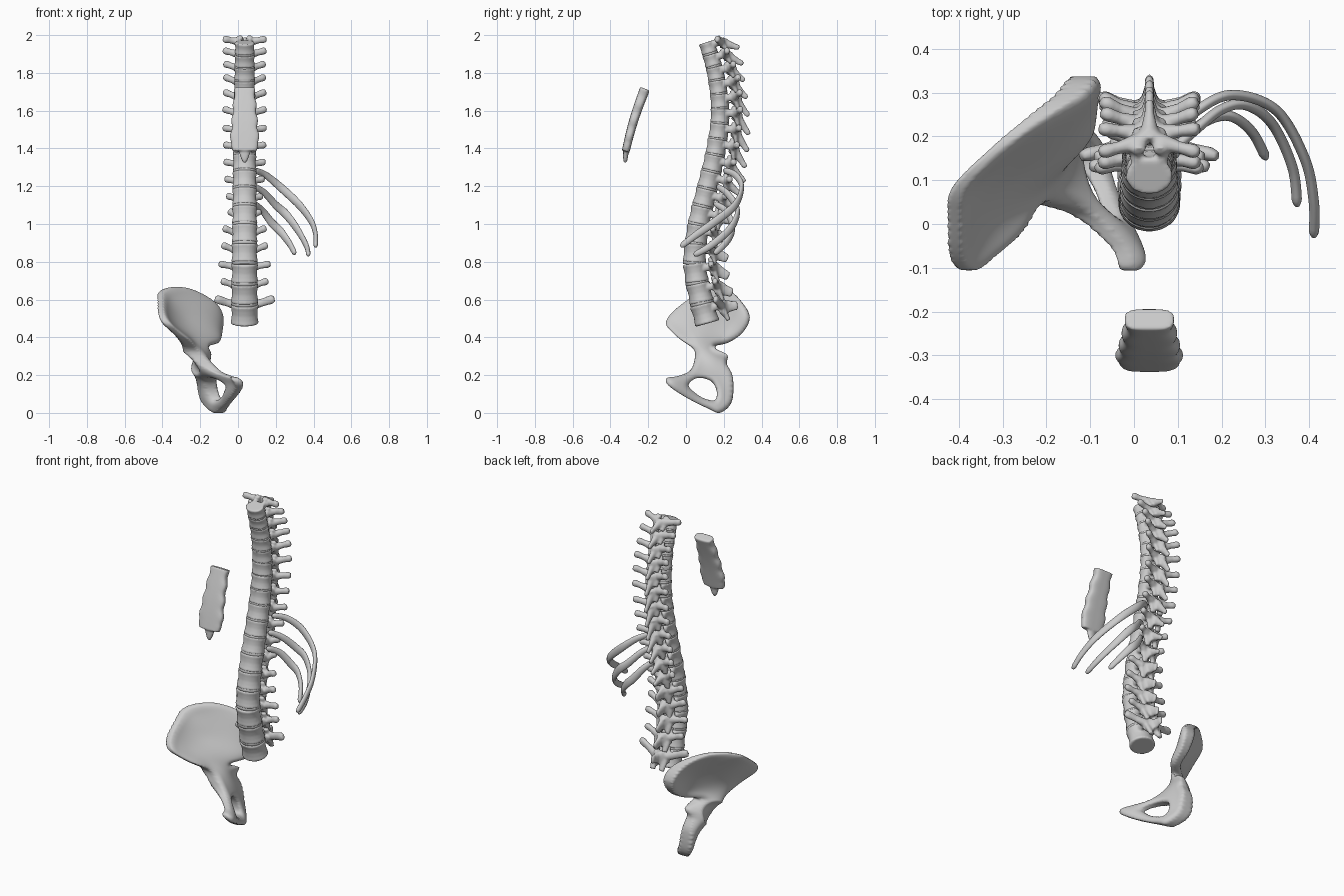
import bpy, bmesh, math
from mathutils import Vector as V

if "Cube" in bpy.data.objects:
    bpy.data.objects.remove(bpy.data.objects["Cube"])

CX = 0.035  # midline of spine and breastbone


def spline(pts, k=8, closed=False):
    """Catmull-Rom samples through the points."""
    p = [V(q) for q in pts]
    n = len(p)
    get = (lambda i: p[i % n]) if closed else (lambda i: p[max(0, min(n - 1, i))])
    out = []
    for i in range(n if closed else n - 1):
        a, b, c, d = (get(i + j) for j in (-1, 0, 1, 2))
        for s in range(k):
            t = s / k
            out.append(0.5 * (2 * b + (c - a) * t + (2 * a - 5 * b + 4 * c - d) * t * t
                              + (3 * b - a - 3 * c + d) * t ** 3))
    return out if closed else out + [p[-1]]


def tube(bm, pts, radii, up=(0, 0, 1), n=16, power=1.0):
    """Loft elliptical rings along a path."""
    pts, up, rings = [V(p) for p in pts], V(up), []
    for i, c in enumerate(pts):
        t = (pts[min(i + 1, len(pts) - 1)] - pts[max(i - 1, 0)]).normalized()
        u = t.cross(up).normalized()
        v = u.cross(t)
        ring = []
        for k in range(n):
            a = 2 * math.pi * (k + 0.5) / n
            ca, sa = (math.copysign(abs(q) ** power, q) for q in (math.cos(a), math.sin(a)))
            ring.append(bm.verts.new(c + u * radii[i][0] * ca + v * radii[i][1] * sa))
        rings.append(ring)
    for r, s in zip(rings, rings[1:]):
        for k in range(n):
            bm.faces.new((r[k], r[(k + 1) % n], s[(k + 1) % n], s[k]))
    bm.faces.new(rings[0][::-1])
    bm.faces.new(rings[-1])


def finish(bm, name, voxel=None, smooth=3):
    """Make the object; optionally fuse its shells into one smooth skin."""
    bmesh.ops.recalc_face_normals(bm, faces=bm.faces)
    me = bpy.data.meshes.new(name)
    bm.to_mesh(me)
    bm.free()
    ob = bpy.data.objects.new(name, me)
    bpy.context.collection.objects.link(ob)
    if voxel:
        m = ob.modifiers.new("fuse", 'REMESH')
        m.mode, m.voxel_size = 'VOXEL', voxel
        m = ob.modifiers.new("soften", 'SMOOTH')
        m.factor, m.iterations = 0.5, smooth
        dg = bpy.context.evaluated_depsgraph_get()
        baked = bpy.data.meshes.new_from_object(ob.evaluated_get(dg))
        ob.modifiers.clear()
        ob.data = baked
    for f in ob.data.polygons:
        f.use_smooth = True
    return ob


# spine centre line
line = spline([(CX, .118, .46), (CX, .08, .6), (CX, .046, .8), (CX, .068, 1.0), (CX, .115, 1.2),
               (CX, .16, 1.4), (CX, .18, 1.6), (CX, .155, 1.8), (CX, .106, 1.97)], 12)


def on_line(z):
    for a, b in zip(line, line[1:]):
        if z <= b.z or b is line[-1]:
            return a.lerp(b, (z - a.z) / (b.z - a.z))


# vertebrae from the top down: side process height, reach, and spinous process drop
side_z = [1.98, 1.92, 1.85, 1.78, 1.70, 1.61, 1.51, 1.42, 1.33, 1.24, 1.15, 1.07, .98, .89, .79, .70, .605]
side_x = [.115, .115, .11, .11, .112, .115, .115, .112, .11, .105, .095, .085, .115, .122, .137, .125, .157]
drop = [0, .02, .04, .06, .08, .10, .11, .11, .10, .08, .06, .04, .03, .03, .02, 0, -.045]

top = 1.965
discs = bmesh.new()
for i in range(17):
    f = i / 16
    h = .0645 + .047 * f
    w, d = .054 + .02 * f, .044 + .023 * f
    lumbar = i > 11
    c = on_line(top - h / 2)
    T = (on_line(top - .01) - on_line(top - h + .01)).normalized()
    Y = T.cross(V((1, 0, 0)))
    L = lambda x, y, z: c + V((x, 0, 0)) + Y * y + T * z
    bm = bmesh.new()
    # body with a waist
    prof = [(-.48, .96), (-.42, 1.01), (-.25, .95), (0, .91), (.25, .95), (.42, 1.01), (.48, .96)]
    tube(bm, [L(0, 0, a * h) for a, _ in prof], [(w * s, d * s) for _, s in prof], Y, 24)
    # spinous process
    root = L(0, d + .03, .08 * h)
    tip = V((CX, c.y + (.165 if i < 2 else .155 if i < 8 else .175), c.z - drop[i]))
    if i in (8, 9):
        tip.y -= .008
    rv = .025 if lumbar else .015
    tube(bm, [root, root.lerp(tip, .35), root.lerp(tip, .7), root.lerp(tip, .92), tip],
         [(.03, rv + .016), (.019, rv + .008), (.011, rv + .002), (.011, rv), (.007, rv * .7)])
    for s in (-1, 1):
        # pedicle and lamina
        a, b = L(s * .55 * w, .75 * d, .2 * h), L(s * .52 * w, d + .03, .15 * h)
        tube(bm, [a, b], [(.014, .02), (.016, .02)])
        tube(bm, [b, L(0, d + .055, -.15 * h)], [(.014, .36 * h), (.015, .42 * h)])
        # joint facets above and below
        tube(bm, [L(s * .46 * w, d + .02, .66 * h), L(s * .5 * w, d + .03, .2 * h),
                  L(s * .38 * w, d + .045, -.6 * h)], [(.016, .012), (.022, .016), (.016, .012)], Y)
        # side process
        back = .055 if i == 16 else .08 if lumbar else (.045, .08, .1)[i] if i < 3 else .113
        e = V((CX + s * side_x[i], c.y + back, side_z[i]))
        r = .016 + .004 * (i == 16)
        tube(bm, [b, b.lerp(e, .5), b.lerp(e, .85), e],
             [(.022, .024), (.014, r + .001), (.017, r + .004), (.011, r - .002)])
    finish(bm, "vertebra_%02d" % (i + 1), .006, 3)
    if i < 16:
        q = L(0, 0, -.5 * h)
        tube(discs, [q + T * z * h for z in (-.1, -.05, .05, .1)],
             [(w * k, d * k) for k in (.93, .97, .97, .93)], Y, 28)
    top -= h
finish(discs, "spine_discs")

# three lower ribs on the left side
ribs = {
    "upper": [(.085, .20, 1.285), (.145, .260, 1.26), (.225, .295, 1.195), (.325, .26, 1.10), (.39, .15, 1.01),
              (.411, .05, .94), (.411, -.028, .88)],
    "middle": [(.085, .165, 1.20), (.14, .215, 1.165), (.20, .262, 1.10), (.255, .272, 1.05), (.315, .23, .97),
               (.362, .13, .885), (.373, .042, .835)],
    "lower": [(.085, .15, 1.11), (.13, .21, 1.07), (.18, .242, 1.005), (.225, .245, .96), (.27, .21, .9),
              (.302, .15, .842)],
}
for name, pts in ribs.items():
    path = spline(pts, 8)
    n = len(path) - 1
    rad = []
    for k in range(n + 1):
        e = min(1, (min(k, n - k) + .6) / 2.5) ** .5
        rad.append((.012 * e, (.015 + .007 * math.sin(math.pi * k / n)) * e))
    bm = bmesh.new()
    tube(bm, path, rad, n=14)
    finish(bm, "rib_" + name)

# breastbone: board with scalloped edges and a small pointed tail
bm = bmesh.new()
a, b = V((CX, -.217, 1.716)), V((CX, -.319, 1.385))
bow = V((0, -.008, 0))
path, rad = [], []
for k in range(33):
    t = k / 32
    path.append(a.lerp(b, t) + bow * math.sin(math.pi * t))
    sc = .004 * math.cos(2 * math.pi * 4 * t)
    wide = .053 + .022 * min(1, t * 1.25) - .016 * max(0, (t - .9) / .1)
    rad.append((wide + sc, .027 - .006 * t))
tube(bm, path, rad, (0, 1, 0), 28, .6)
tube(bm, [b.lerp(a, .06), b + V((0, 0, -.015)), b + V((0, -.002, -.045)), b + V((0, -.003, -.062))],
     [(.036, .016), (.028, .014), (.017, .012), (.006, .006)], (0, 1, 0))
finish(bm, "breastbone", .006, 3)

# hip bone: side outline with its opening, bent to shape
outline = [(-.107, .475), (-.07, .535), (.02, .607), (.08, .647), (.15, .667), (.22, .654), (.285, .6), (.338, .51),
           (.3, .425), (.22, .37), (.15, .355), (.165, .335), (.222, .305), (.215, .26), (.248, .19), (.243, .06),
           (.18, 0), (.12, .022), (.05, .055), (-.03, .1), (-.098, .15), (-.103, .185), (-.05, .193), (.02, .222),
           (.045, .28), (.042, .335), (-.025, .385), (-.07, .425)]
hole = [(.012, .148), (.06, .185), (.13, .17), (.162, .12), (.155, .068), (.1, .075), (.05, .105)]
loops = [spline([(-.03, y, z) for y, z in lp], 5, True) for lp in (outline, hole)]
bm = bmesh.new()
edges = []
for loop in loops:
    vs = [bm.verts.new(p) for p in loop]
    edges += [bm.edges.new((p, q)) for p, q in zip(vs, vs[1:] + vs[:1])]
bmesh.ops.triangle_fill(bm, use_beauty=True, edges=edges)
ext = bmesh.ops.extrude_face_region(bm, geom=bm.faces[:])
bmesh.ops.translate(bm, vec=(.06, 0, 0), verts=[g for g in ext["geom"] if isinstance(g, bmesh.types.BMVert)])
hip = finish(bm, "hip_bone", .0075, 8)

# control points: y, z, sideways position, half thickness
ctrl = [(-.09, .48, -.38, .026), (0, .58, -.405, .022), (.08, .635, -.395, .026), (.15, .655, -.33, .026),
        (.22, .64, -.245, .03), (.29, .58, -.15, .042), (.32, .5, -.115, .04), (.28, .43, -.115, .034),
        (.2, .385, -.13, .034), (0, .45, -.33, .021), (.1, .5, -.29, .017), (.2, .5, -.175, .026),
        (-.01, .385, -.28, .036), (.06, .36, -.255, .042), (.14, .38, -.185, .04), (.1, .28, -.22, .07),
        (.17, .28, -.2, .055), (.21, .3, -.165, .026), (.22, .2, -.18, .044), (.22, .08, -.155, .047),
        (.17, .02, -.105, .042), (.08, .05, -.062, .026), (-.03, .12, -.014, .027), (-.09, .17, -.005, .028),
        (.02, .21, -.105, .038)]
phi = lambda y, z, p: math.sqrt((y - p[0]) ** 2 + (z - p[1]) ** 2 + .0016)
N = len(ctrl)
M = [[phi(p[0], p[1], q) for q in ctrl] + [p[2], p[3]] for p in ctrl]
for i in range(N):
    j = max(range(i, N), key=lambda r: abs(M[r][i]))
    M[i], M[j] = M[j], M[i]
    M[i] = [v / M[i][i] for v in M[i]]
    for r in range(N):
        if r != i:
            g = M[r][i]
            M[r] = [x - g * y for x, y in zip(M[r], M[i])]
rim = [p for loop in loops for p in loop]
for v in hip.data.vertices:
    x, y, z = v.co
    ph = [phi(y, z, q) for q in ctrl]
    mid = sum(k * M[n][N] for n, k in enumerate(ph))
    half = max(.014, sum(k * M[n][N + 1] for n, k in enumerate(ph)))
    # round the thickness off toward the rim
    edge = min(1, math.sqrt(min((y - p.y) ** 2 + (z - p.z) ** 2 for p in rim)) / .03)
    v.co.x = mid + half * x / .03 * (.35 + .65 * math.sqrt(1 - (1 - edge) ** 2))
    # hip socket on the outer side
    r2 = ((y - .115) ** 2 + (z - .27) ** 2) / .07 ** 2
    if x < 0 and r2 < 1:
        v.co.x += .055 * (1 - r2) * min(1, -x / .02)
hip.data.update()
